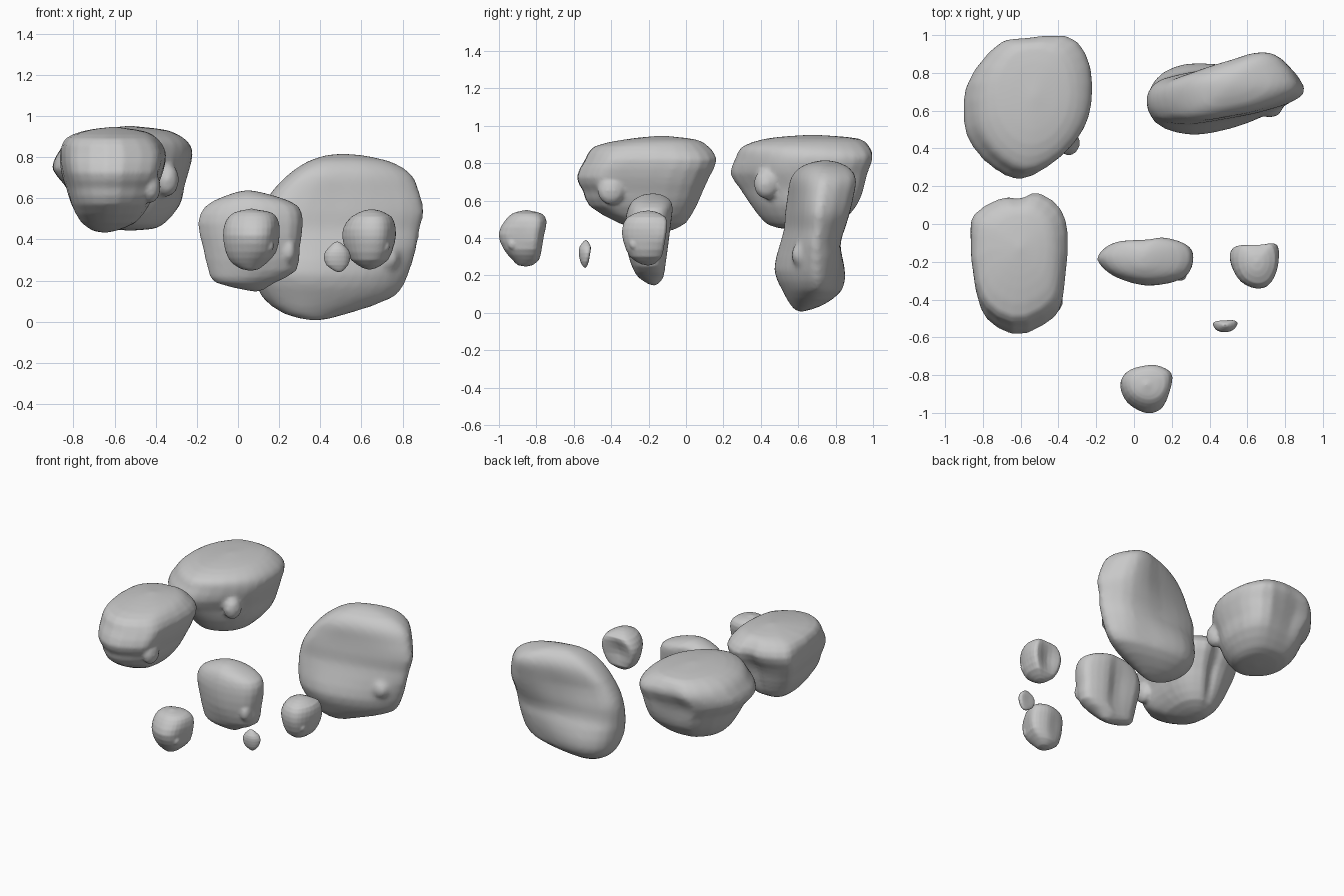
import bpy
import bmesh
import math
from mathutils import Vector, Matrix

stone = bpy.data.materials.new("stone grey")
stone.diffuse_color = (0.58, 0.58, 0.58, 1)


def spline(p, t):
    """Catmull-Rom value between p[1] and p[2]."""
    a, b, c, d = p
    return 0.5 * (2 * b + (c - a) * t + (2 * a - 5 * b + 4 * c - d) * t * t
                  + (3 * b - a - 3 * c + d) * t ** 3)


def unit_box(ring):
    xs, ys = [p[0] for p in ring], [p[1] for p in ring]
    return [Vector(((p[0] - min(xs)) / (max(xs) - min(xs)),
                    (p[1] - min(ys)) / (max(ys) - min(ys)))) for p in ring]


def outline(points, count=28):
    """Smooth closed plan, resampled and scaled to the unit box."""
    pts = [Vector(p) for p in points]
    n = len(pts)
    ring = []
    for k in range(count):
        s = k * n / count
        i = int(s)
        ring.append(spline([pts[(i + j) % n] for j in (-1, 0, 1, 2)], s - i))
    return unit_box(ring)


def rock(name, plan, levels, nub=None, low_plan=None, soften=0.75):
    """Loft the plan through levels of (z, x min, x max, y min, y max).
    The section rounds off towards both ends, or turns into low_plan at the bottom."""
    ring = outline(plan)
    low = outline(low_plan) if low_plan else ring
    middle = Vector((0.5, 0.5))
    oval = [middle + (p - middle).normalized() * 0.5 for p in ring]
    steps = []
    for i in range(len(levels) - 1):
        idx = [max(i - 1, 0), i, i + 1, min(i + 2, len(levels) - 1)]
        for t in (0, 0.5):
            steps.append([spline([levels[j][c] for j in idx], t) for c in range(5)])
    steps.append(levels[-1])
    z_low, z_high = levels[0][0], levels[-1][0]
    bm = bmesh.new()
    rows = []
    for z, x0, x1, y0, y1 in steps:
        h = (z - z_low) / (z_high - z_low)
        turn = min(max((h - 0.2) / 0.5, 0), 1)
        w = soften * abs(2 * h - 1) ** 1.5
        shape = unit_box([low[k].lerp(ring[k], turn).lerp(oval[k], w) for k in range(len(ring))])
        rows.append([bm.verts.new((x0 + u * (x1 - x0), y0 + v * (y1 - y0), z)) for u, v in shape])
    n = len(ring)
    for a, b in zip(rows, rows[1:]):
        for i in range(n):
            bm.faces.new((a[i], a[(i + 1) % n], b[(i + 1) % n], b[i]))
    # close both ends with a shallow fan
    for row, dz in ((rows[0], -0.008), (rows[-1], 0.008)):
        mid = sum((v.co for v in row), Vector()) / n
        tip = bm.verts.new(mid + Vector((0, 0, dz)))
        for i in range(n):
            bm.faces.new((row[i], row[(i + 1) % n], tip))
    # small knob growing out of the side
    if nub:
        pos, size = nub
        bmesh.ops.create_icosphere(bm, subdivisions=2, radius=1,
                                   matrix=Matrix.LocRotScale(Vector(pos), None, Vector(size)))
    bmesh.ops.recalc_face_normals(bm, faces=bm.faces)
    mesh = bpy.data.meshes.new(name)
    bm.to_mesh(mesh)
    bm.free()
    mesh.materials.append(stone)
    ob = bpy.data.objects.new(name, mesh)
    bpy.context.collection.objects.link(ob)
    # fuse the knob and soften the whole stone
    fuse = ob.modifiers.new("fuse", 'REMESH')
    fuse.mode = 'VOXEL'
    fuse.voxel_size = max(ob.dimensions.x, z_high - z_low, 0.1) / 45
    fuse.use_smooth_shade = True
    soft = ob.modifiers.new("soften", 'SMOOTH')
    soft.factor = 0.5
    soft.iterations = 4
    return ob


# broad raised boulder at the back left
rock("back_left_boulder",
     [(-.905, .55), (-.89, .76), (-.735, .95), (-.6, .96), (-.33, 1), (-.22, .855),
      (-.22, .63), (-.285, .47), (-.435, .32), (-.6, .235), (-.76, .31), (-.87, .435)],
     [(.45, -.62, -.42, .52, .72), (.475, -.73, -.36, .43, .82), (.57, -.80, -.28, .35, .91),
      (.66, -.84, -.26, .29, .95), (.745, -.905, -.235, .235, .97), (.83, -.87, -.22, .265, 1),
      (.89, -.82, -.26, .30, .98), (.93, -.73, -.34, .42, .93), (.945, -.60, -.45, .55, .80)],
     ((-.345, .43, .69), (.06, .07, .085)))

# raised boulder at the front left
rock("front_left_boulder",
     [(-.86, -.06), (-.84, .05), (-.69, .12), (-.6, .105), (-.51, .16), (-.39, .085),
      (-.35, -.06), (-.37, -.3), (-.38, -.43), (-.43, -.5), (-.6, -.58), (-.76, -.51),
      (-.825, -.375)],
     [(.44, -.70, -.60, -.22, -.08), (.48, -.76, -.50, -.36, .00), (.57, -.81, -.43, -.515, .055),
      (.65, -.835, -.395, -.55, .09), (.725, -.86, -.365, -.585, .125),
      (.82, -.865, -.35, -.54, .165), (.89, -.84, -.39, -.49, .12),
      (.925, -.76, -.45, -.34, .06), (.94, -.68, -.54, -.22, -.05)],
     ((-.425, -.40, .655), (.05, .075, .08)))

# tall twisted disc shaped boulder standing at the back right
rock("back_right_boulder",
     [(.07, .67), (.11, .76), (.27, .81), (.46, .86), (.62, .91), (.78, .90),
      (.905, .74), (.84, .66), (.65, .60), (.45, .56), (.27, .53), (.12, .55)],
     [(.01, .33, .43, .59, .64), (.04, .22, .54, .56, .73), (.12, .115, .76, .515, .835),
      (.23, .075, .83, .47, .85), (.36, .065, .87, .50, .825), (.45, .07, .885, .525, .85),
      (.53, .10, .905, .53, .875), (.64, .17, .88, .545, .90), (.72, .25, .84, .56, .91),
      (.78, .34, .74, .61, .87), (.81, .43, .60, .69, .80)],
     ((.72, .62, .31), (.07, .06, .07)),
     low_plan=[(.07, .65), (.13, .79), (.27, .85), (.44, .84), (.60, .81), (.75, .78),
               (.86, .71), (.80, .63), (.65, .55), (.46, .49), (.30, .475), (.13, .53)],
     soften=0.3)

# upright flattened stone in the middle
rock("middle_stone",
     [(-.19, -.165), (-.11, -.1), (.06, -.105), (.165, -.075), (.295, -.11), (.32, -.18),
      (.27, -.28), (.085, -.32), (-.075, -.28), (-.165, -.22)],
     [(.153, .04, .12, -.20, -.15), (.19, -.11, .18, -.255, -.12), (.25, -.145, .285, -.29, -.11),
      (.36, -.17, .30, -.32, -.095), (.48, -.195, .315, -.325, -.08), (.56, -.16, .295, -.31, -.07),
      (.605, -.08, .20, -.28, -.085), (.632, .0, .10, -.23, -.13)],
     ((.245, -.255, .345), (.04, .05, .065)))

# small stone on the right
rock("right_stone",
     [(.51, -.19), (.535, -.125), (.64, -.14), (.76, -.11), (.765, -.22), (.72, -.32),
      (.645, -.34), (.56, -.295)],
     [(.26, .61, .67, -.24, -.17), (.30, .55, .73, -.30, -.13), (.38, .513, .762, -.335, -.112),
      (.45, .51, .767, -.341, -.102), (.51, .55, .747, -.315, -.107), (.54, .61, .69, -.25, -.16)],
     ((.715, -.275, .37), (.025, .03, .035)))

# small stone at the front
rock("front_stone",
     [(-.07, -.85), (-.04, -.785), (.045, -.76), (.125, -.75), (.205, -.79), (.19, -.88),
      (.15, -.97), (.07, -.995), (-.03, -.94)],
     [(.255, .02, .10, -.90, -.82), (.285, -.03, .14, -.93, -.785), (.34, -.06, .187, -.975, -.772),
      (.42, -.073, .203, -1.003, -.758), (.49, -.06, .197, -.97, -.745),
      (.53, -.02, .165, -.93, -.77), (.543, .03, .10, -.89, -.82)],
     ((.15, -.925, .37), (.025, .03, .035)))

# tiny pebble
rock("pebble",
     [(.42, -.53), (.43, -.515), (.48, -.512), (.535, -.51), (.545, -.53), (.52, -.56),
      (.48, -.57), (.44, -.56)],
     [(.247, .47, .51, -.55, -.53), (.275, .43, .535, -.565, -.52), (.32, .417, .548, -.573, -.512),
      (.355, .435, .533, -.568, -.509), (.383, .465, .50, -.547, -.525)])
